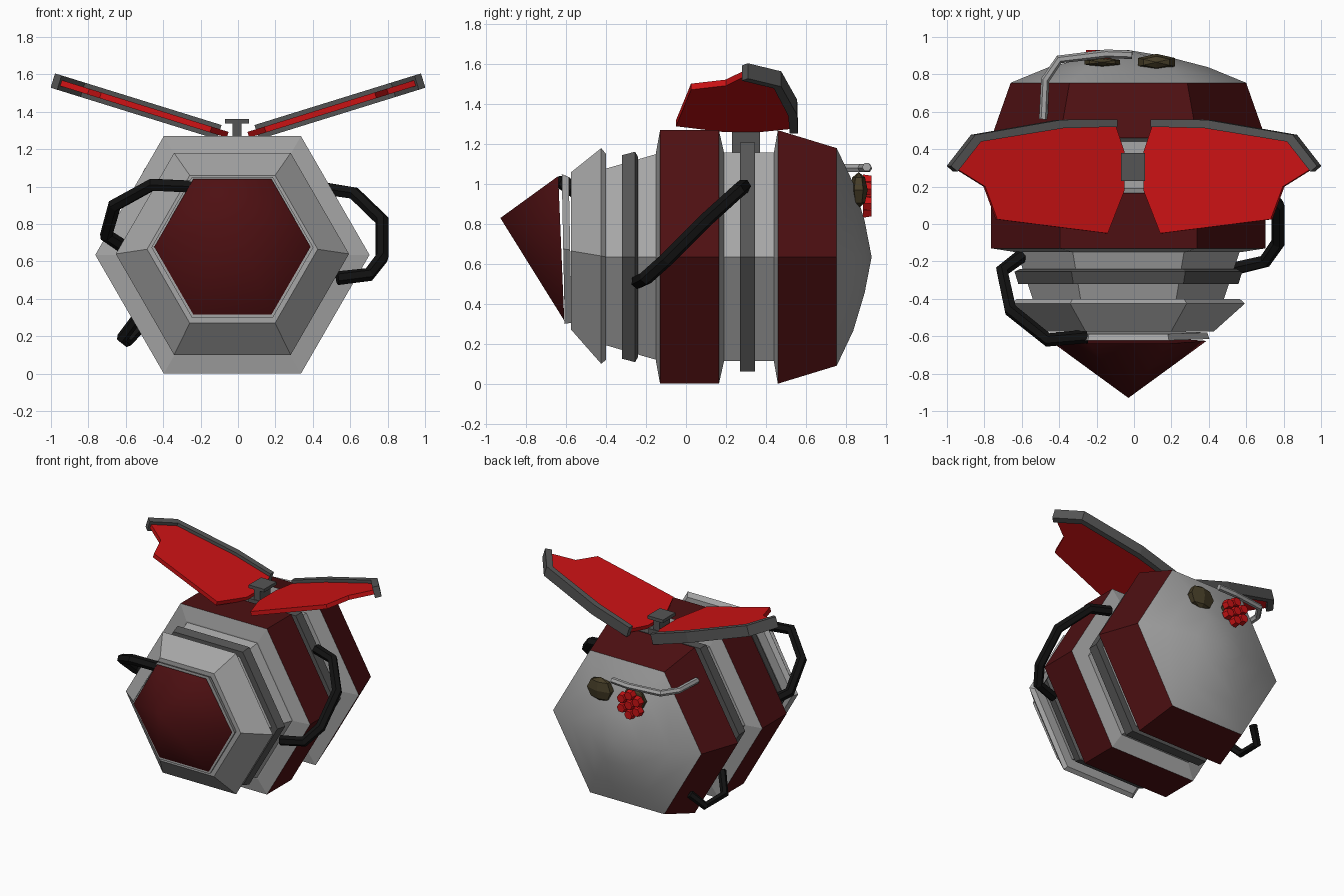
import bpy, bmesh, math
from mathutils import Vector

if "Cube" in bpy.data.objects:
    bpy.data.objects.remove(bpy.data.objects["Cube"])

CX, CZ = -0.03, 0.635   # body axis


def material(name, color):
    m = bpy.data.materials.new(name)
    m.use_nodes = True
    m.diffuse_color = (*color, 1)
    m.node_tree.nodes["Principled BSDF"].inputs["Base Color"].default_value = (*color, 1)
    return m


GREY = material("light grey", (0.38, 0.38, 0.38))
STEEL = material("dark grey", (0.09, 0.09, 0.09))
MAROON = material("dark red", (0.075, 0.005, 0.006))
RED = material("bright red", (0.6, 0.006, 0.007))
BLACK = material("black", (0.006, 0.006, 0.006))
BROWN = material("brown", (0.06, 0.046, 0.02))


def add(name, bm, mats):
    bmesh.ops.remove_doubles(bm, verts=bm.verts, dist=0.0005)
    bmesh.ops.recalc_face_normals(bm, faces=bm.faces)
    mesh = bpy.data.meshes.new(name)
    bm.to_mesh(mesh)
    bm.free()
    for m in mats:
        mesh.materials.append(m)
    ob = bpy.data.objects.new(name, mesh)
    bpy.context.collection.objects.link(ob)
    return ob


def hex_loft(name, rings, mats, tilt=0.0, smooth=False):
    """Hexagonal tube along y; rings hold (y, apothem, centre height)."""
    bm = bmesh.new()
    loops = []
    for y, apothem, cz in rings:
        r = apothem / math.cos(math.pi / 6)
        loop = []
        for i in range(6):
            a = i * math.pi / 3
            dz = r * math.sin(a)
            loop.append(bm.verts.new((CX + r * math.cos(a), y + tilt * dz, cz + dz)))
        loops.append(loop)
    for k in range(len(loops) - 1):
        for i in range(6):
            j = (i + 1) % 6
            f = bm.faces.new((loops[k][i], loops[k][j], loops[k + 1][j], loops[k + 1][i]))
            f.material_index = min(k, len(mats) - 1)
            f.smooth = smooth
    for loop, ring in ((loops[0], rings[0]), (loops[-1], rings[-1])):
        if ring[1] > 0.001:
            f = bm.faces.new(loop)
            f.material_index = 0 if loop is loops[0] else len(mats) - 1
    return add(name, bm, mats)


def plate(name, outline, half, mat, side):
    """Thin slab on the sloping wing plane."""
    bm = bmesh.new()
    normal = Vector((-0.31 * side, 0, 1)).normalized()
    pts = [Vector((x * side, y, 1.26 + 0.31 * x)) for x, y in outline]
    top = [bm.verts.new(p + normal * half) for p in pts]
    low = [bm.verts.new(p - normal * half) for p in pts]
    bm.faces.new(top)
    bm.faces.new(low[::-1])
    for i in range(len(pts)):
        j = (i + 1) % len(pts)
        bm.faces.new((top[i], low[i], low[j], top[j]))
    return add(name, bm, [mat])


def tube(name, points, radius, mat):
    curve = bpy.data.curves.new(name, 'CURVE')
    curve.dimensions = '3D'
    curve.bevel_depth = radius
    curve.bevel_resolution = 1
    curve.use_fill_caps = True
    s = curve.splines.new('POLY')
    s.points.add(len(points) - 1)
    for p, co in zip(s.points, points):
        p.co = (*co, 1)
    s.use_smooth = False
    temp = bpy.data.objects.new(name + "_path", curve)
    bpy.context.collection.objects.link(temp)
    deps = bpy.context.evaluated_depsgraph_get()
    mesh = bpy.data.meshes.new_from_object(temp.evaluated_get(deps))
    bpy.data.objects.remove(temp)
    mesh.materials.clear()
    mesh.materials.append(mat)
    ob = bpy.data.objects.new(name, mesh)
    bpy.context.collection.objects.link(ob)


def box(name, center, size, mat):
    bm = bmesh.new()
    bmesh.ops.create_cube(bm, size=1)
    for v in bm.verts:
        v.co = Vector(center) + Vector(a * b for a, b in zip(v.co, size))
    add(name, bm, [mat])


# Nose and front collar
hex_loft("nose_cone", [(-0.93, 0, 0.83), (-0.625, 0.362, 0.678)], [MAROON], -0.042, True)
hex_loft("nose_disc", [(-0.615, 0.375, 0.675), (-0.58, 0.365, 0.67)], [GREY], -0.02)
hex_loft("front_collar", [(-0.575, 0.395, 0.665), (-0.425, 0.54, 0.64), (-0.4, 0.515, CZ)], [GREY])

# Ringed body
hex_loft("body_core", [(-0.41, 0.44, CZ), (-0.15, 0.515, CZ), (0.19, 0.522, CZ), (0.45, 0.522, CZ)], [GREY])
hex_loft("front_ring", [(-0.32, 0.51, CZ), (-0.255, 0.527, CZ), (-0.24, 0.5, CZ)], [STEEL])
hex_loft("rear_ring", [(0.27, 0.573, CZ), (0.345, 0.573, CZ)], [STEEL])
hex_loft("front_band", [(-0.15, 0.525, CZ), (-0.13, 0.635, CZ), (0.165, 0.635, CZ), (0.19, 0.525, CZ)],
         [GREY, MAROON, GREY])
hex_loft("rear_band", [(0.44, 0.522, CZ), (0.46, 0.635, CZ), (0.755, 0.545, CZ)], [GREY, MAROON])
hex_loft("rear_dome", [(0.755, 0.545, CZ), (0.838, 0.37, CZ), (0.895, 0.18, CZ), (0.93, 0, CZ)],
         [GREY], smooth=True)

# Wings: a red panel with a dark spar along the trailing edge
panel = [(0.1, 0.52), (0.055, 0.385), (0.055, 0.18), (0.145, -0.05), (0.735, 0.025),
         (0.8, 0.2), (0.96, 0.3), (0.84, 0.45), (0.39, 0.52)]
spar = [(0.1, 0.56), (0.4, 0.557), (0.86, 0.477), (0.99, 0.31),
        (0.955, 0.28), (0.83, 0.44), (0.39, 0.512), (0.1, 0.52)]
for label, side in (("left", 1), ("right", -1)):
    plate(label + "_wing_panel", panel, 0.016, RED, side)
    plate(label + "_wing_spar", spar, 0.04, STEEL, side)

# Wing mount
box("mount_base", (-0.005, 0.3, 1.2), (0.13, 0.14, 0.12), STEEL)
box("mount_stem", (-0.005, 0.3, 1.29), (0.05, 0.13, 0.12), STEEL)
box("mount_cap", (-0.005, 0.305, 1.35), (0.13, 0.15, 0.024), STEEL)

# Hoses
tube("right_hose", [(-0.25, -0.6, 1.0), (-0.46, -0.62, 1.01), (-0.66, -0.46, 0.9),
                    (-0.705, -0.25, 0.74), (-0.6, -0.17, 0.67)], 0.037, BLACK)
tube("left_hose", [(0.46, 0.29, 0.99), (0.62, 0.26, 0.965), (0.77, 0.1, 0.82),
                   (0.77, -0.1, 0.62), (0.7, -0.2, 0.53), (0.53, -0.24, 0.51)], 0.037, BLACK)
tube("lower_hose", [(-0.53, 0.32, 0.31), (-0.62, 0.42, 0.19), (-0.595, 0.62, 0.17),
                    (-0.51, 0.68, 0.26)], 0.03, BLACK)

# Rear stalk
tube("rear_stalk", [(-0.485, 0.56, 1.08), (-0.475, 0.77, 1.08), (-0.4, 0.88, 1.08),
                    (-0.15, 0.91, 1.08), (-0.01, 0.905, 1.085)], 0.023, GREY)

# Brown eye pods
for label, x, half in (("left", 0.12, (0.115, 0.045, 0.09)), ("right", -0.17, (0.11, 0.025, 0.08))):
    bm = bmesh.new()
    bmesh.ops.create_uvsphere(bm, u_segments=6, v_segments=4, radius=1)
    for v in bm.verts:
        v.co = Vector((x + v.co.x * half[0], 0.865 + v.co.y * half[1], 0.97 + v.co.z * half[2]))
    add(label + "_eye_pod", bm, [BROWN])

# Cluster of hexagonal lenses over the right pod
spots = [(0, 0)] + [(0.073 * math.cos(a), 0.073 * math.sin(a))
                    for a in (math.pi / 6 + i * math.pi / 3 for i in range(6))]
for n, (dx, dz) in enumerate(spots):
    bm = bmesh.new()
    bmesh.ops.create_cone(bm, cap_ends=True, segments=6, radius1=0.041, radius2=0.033, depth=0.045)
    turn = math.pi / 6 if abs(bm.verts[:][0].co.x) < 0.001 else 0
    for v in bm.verts:
        x, y, z = v.co
        c, s = math.cos(turn), math.sin(turn)
        v.co = (-0.16 + dx + x * c - y * s, 0.908 + z, 0.94 + dz + x * s + y * c)
    add("lens_%d" % (n + 1), bm, [RED])
